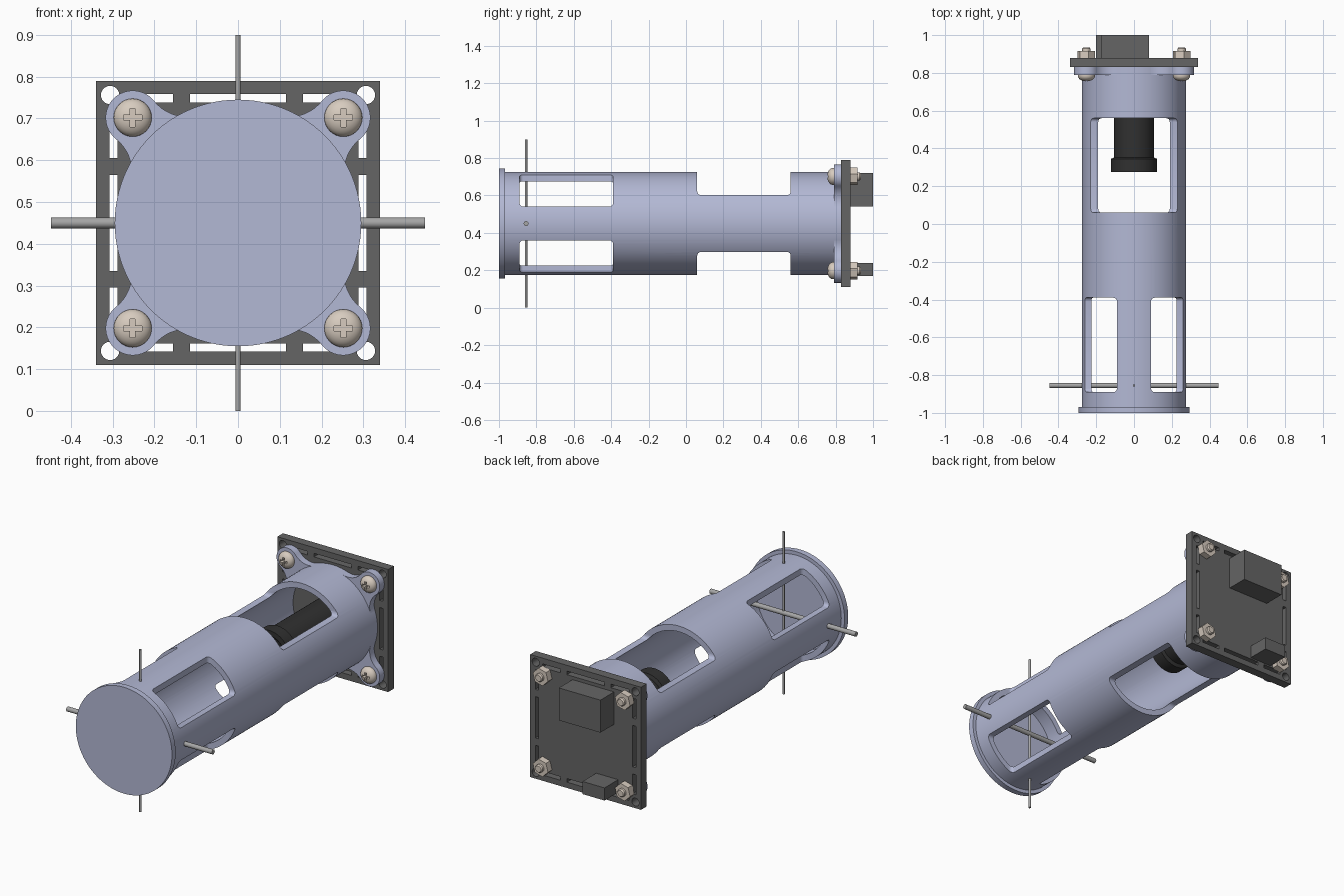
import bpy, bmesh, math
from mathutils import Vector

if "Cube" in bpy.data.objects:
    bpy.data.objects.remove(bpy.data.objects["Cube"])

CZ = 0.45  # height of the tube axis


def material(name, rgb):
    m = bpy.data.materials.new(name)
    m.diffuse_color = (*rgb, 1)
    m.use_nodes = True
    m.node_tree.nodes["Principled BSDF"].inputs["Base Color"].default_value = m.diffuse_color
    return m


BLUE = material("lavender_plastic", (0.45, 0.48, 0.66))
DARK = material("dark_board", (0.13, 0.13, 0.13))
BLACK = material("black_lens", (0.03, 0.03, 0.03))
CREAM = material("warm_metal", (0.68, 0.60, 0.52))
STEEL = material("rod_steel", (0.38, 0.38, 0.38))


def make(name, bm, mat=None):
    bmesh.ops.recalc_face_normals(bm, faces=bm.faces)
    me = bpy.data.meshes.new(name)
    bm.to_mesh(me)
    bm.free()
    ob = bpy.data.objects.new(name, me)
    bpy.context.collection.objects.link(ob)
    if mat:
        me.materials.append(mat)
    return ob


def activate(ob):
    bpy.ops.object.select_all(action='DESELECT')
    ob.select_set(True)
    bpy.context.view_layer.objects.active = ob


def smooth(ob):
    activate(ob)
    bpy.ops.object.shade_smooth_by_angle(angle=math.radians(32))


def cut(ob, cutter):
    mod = ob.modifiers.new("cut", 'BOOLEAN')
    mod.operation, mod.solver, mod.object = 'DIFFERENCE', 'EXACT', cutter
    activate(ob)
    bpy.ops.object.modifier_apply(modifier=mod.name)
    bpy.data.objects.remove(cutter)


def add_box(bm, x, y, z, bevel=0):
    vs = [bm.verts.new((a, b, c)) for a in x for b in y for c in z]
    quads = [(0, 1, 3, 2), (4, 6, 7, 5), (0, 4, 5, 1), (2, 3, 7, 6), (0, 2, 6, 4), (1, 5, 7, 3)]
    faces = [bm.faces.new([vs[i] for i in q]) for q in quads]
    if bevel:
        edges = list({e for f in faces for e in f.edges})
        bmesh.ops.bevel(bm, geom=edges, offset=bevel, segments=4, profile=0.5, affect='EDGES')


def add_prism(bm, pts, y0, y1):
    """Extrude an x-z outline along y."""
    a = [bm.verts.new((x, y0, z)) for x, z in pts]
    b = [bm.verts.new((x, y1, z)) for x, z in pts]
    bm.faces.new(a)
    bm.faces.new(b[::-1])
    for i in range(len(pts)):
        j = (i + 1) % len(pts)
        bm.faces.new((a[i], b[i], b[j], a[j]))


def lathe(name, prof, mat, cx=0, cz=CZ, n=64, closed=False):
    """Spin (radius, y) points about a y-parallel axis."""
    bm = bmesh.new()
    vs = [bm.verts.new((cx + r, y, cz)) for r, y in prof]
    es = [bm.edges.new(p) for p in zip(vs, vs[1:])]
    if closed:
        es.append(bm.edges.new((vs[-1], vs[0])))
    bmesh.ops.spin(bm, geom=vs + es, cent=(cx, 0, cz), axis=(0, 1, 0),
                   angle=2 * math.pi, steps=n)
    bmesh.ops.remove_doubles(bm, verts=bm.verts, dist=1e-4)
    return make(name, bm, mat)


def circle(cx, cz, r, n, start=0):
    return [(cx + r * math.cos(start + 2 * math.pi * i / n),
             cz + r * math.sin(start + 2 * math.pi * i / n)) for i in range(n)]


# main tube with two large openings and four front windows
tube = lathe("tube_body", [(0.243, -0.975), (0.275, -0.975), (0.275, 0.83), (0.243, 0.83)],
             BLUE, n=96, closed=True)
bm = bmesh.new()
for s in (-1, 1):
    zs = sorted((CZ + s * 0.152, CZ + s * 0.4))
    add_box(bm, (-0.4, 0.4), (0.06, 0.56), zs, 0.02)
    for t in (-1, 1):
        add_box(bm, sorted((s * 0.09, s * 0.4)), (-0.89, -0.39),
                sorted((CZ + t * 0.09, CZ + t * 0.4)), 0.02)
cut(tube, make("window_cutter", bm))
smooth(tube)

# front end cap
smooth(lathe("end_cap", [(0, -1), (0.295, -1), (0.295, -0.968), (0, -0.968)], BLUE, n=96))

# mounting ears, blended to the tube by concave fillets
R, E, EAR, F = 0.275, 0.356, 0.065, 0.10
ang = math.acos(((R + F) ** 2 + E ** 2 - (EAR + F) ** 2) / (2 * (R + F) * E))
fc = Vector(((R + F) * math.cos(ang), (R + F) * math.sin(ang)))
to_ear = Vector((E, 0)) - fc
a0 = math.atan2(-fc.y, -fc.x)
a1 = math.atan2(to_ear.y, to_ear.x)
half = [(0.255 * math.cos(ang), 0.255 * math.sin(ang))]
for i in range(11):
    a = a0 + (a1 - a0) * i / 10
    half.append((fc.x + F * math.cos(a), fc.y + F * math.sin(a)))
b0 = a1 + math.pi
for i in range(1, 13):
    a = b0 * (1 - i / 12)
    half.append((E + EAR * math.cos(a), EAR * math.sin(a)))
outline = half + [(u, -v) for u, v in half[-2::-1]]
bm = bmesh.new()
for k in range(4):
    t = math.pi / 4 + k * math.pi / 2
    c, s = math.cos(t), math.sin(t)
    add_prism(bm, [(u * c - v * s, CZ + u * s + v * c) for u, v in outline], 0.79, 0.83)
smooth(make("mounting_ears", bm, BLUE))

# circuit board with edge slots and corner holes
bm = bmesh.new()
add_box(bm, (-0.34, 0.34), (0.83, 0.88), (CZ - 0.34, CZ + 0.34))
board = make("circuit_board", bm, DARK)
bm = bmesh.new()
for s in (-1, 1):
    across = sorted((s * 0.288, s * 0.308))
    for lo, hi in ((-0.265, -0.155), (-0.115, 0.115), (0.155, 0.265)):
        add_box(bm, (lo, hi), (0.8, 0.9), [CZ + v for v in across])
        add_box(bm, across, (0.8, 0.9), (CZ + lo, CZ + hi))
    for t in (-1, 1):
        add_prism(bm, circle(s * 0.306, CZ + t * 0.306, 0.022, 24), 0.8, 0.9)
cut(board, make("slot_cutter", bm))
smooth(board)

# connector blocks on the back of the board
for name, x, z in (("large_connector", (-0.175, 0.08), (0.54, 0.72)),
                   ("small_connector", (-0.2, -0.065), (0.17, 0.24))):
    bm = bmesh.new()
    add_box(bm, x, (0.878, 1.0), z)
    make(name, bm, DARK)

# camera lens barrel with a wider front ring
smooth(lathe("lens", [(0, 0.30), (0.085, 0.285), (0.095, 0.275), (0.123, 0.275), (0.123, 0.345),
                      (0.105, 0.352), (0.105, 0.832), (0, 0.832)], BLACK))

# four cross-head screws with hex nuts
dome = [(0.0455 * math.sin(a), 0.785 - 0.03 * math.cos(a))
        for a in [i * math.pi / 16 for i in range(9)]]
shank = [(0.0455, 0.79), (0.022, 0.79), (0.022, 0.928), (0.017, 0.935), (0, 0.935)]
w, l = 0.006, 0.022
cross = [(w, w), (w, l), (-w, l), (-w, w), (-l, w), (-l, -w),
         (-w, -w), (-w, -l), (w, -l), (w, -w), (l, -w), (l, w)]
for k in range(4):
    x, z = (-0.252, 0.252)[k % 2], CZ + (-0.252, 0.252)[k // 2]
    screw = lathe(f"screw_{k + 1}", dome + shank, CREAM, x, z, 32)
    bm = bmesh.new()
    add_prism(bm, [(x + u, z + v) for u, v in cross], 0.74, 0.778)
    cut(screw, make("cross_cutter", bm))
    smooth(screw)
    bm = bmesh.new()
    add_prism(bm, circle(x, z, 0.048, 6, math.pi / 12), 0.879, 0.916)
    make(f"nut_{k + 1}", bm, CREAM)

# crossed rods through the front of the tube
for name, r, length, rot in (("horizontal_rod", 0.013, 0.894, (0, math.pi / 2, 0)),
                             ("vertical_rod", 0.0065, 0.9, (0, 0, 0))):
    bpy.ops.mesh.primitive_cylinder_add(vertices=20, radius=r, depth=length,
                                        location=(0, -0.855, CZ), rotation=rot)
    rod = bpy.context.object
    rod.name = name
    rod.data.materials.append(STEEL)
    smooth(rod)
